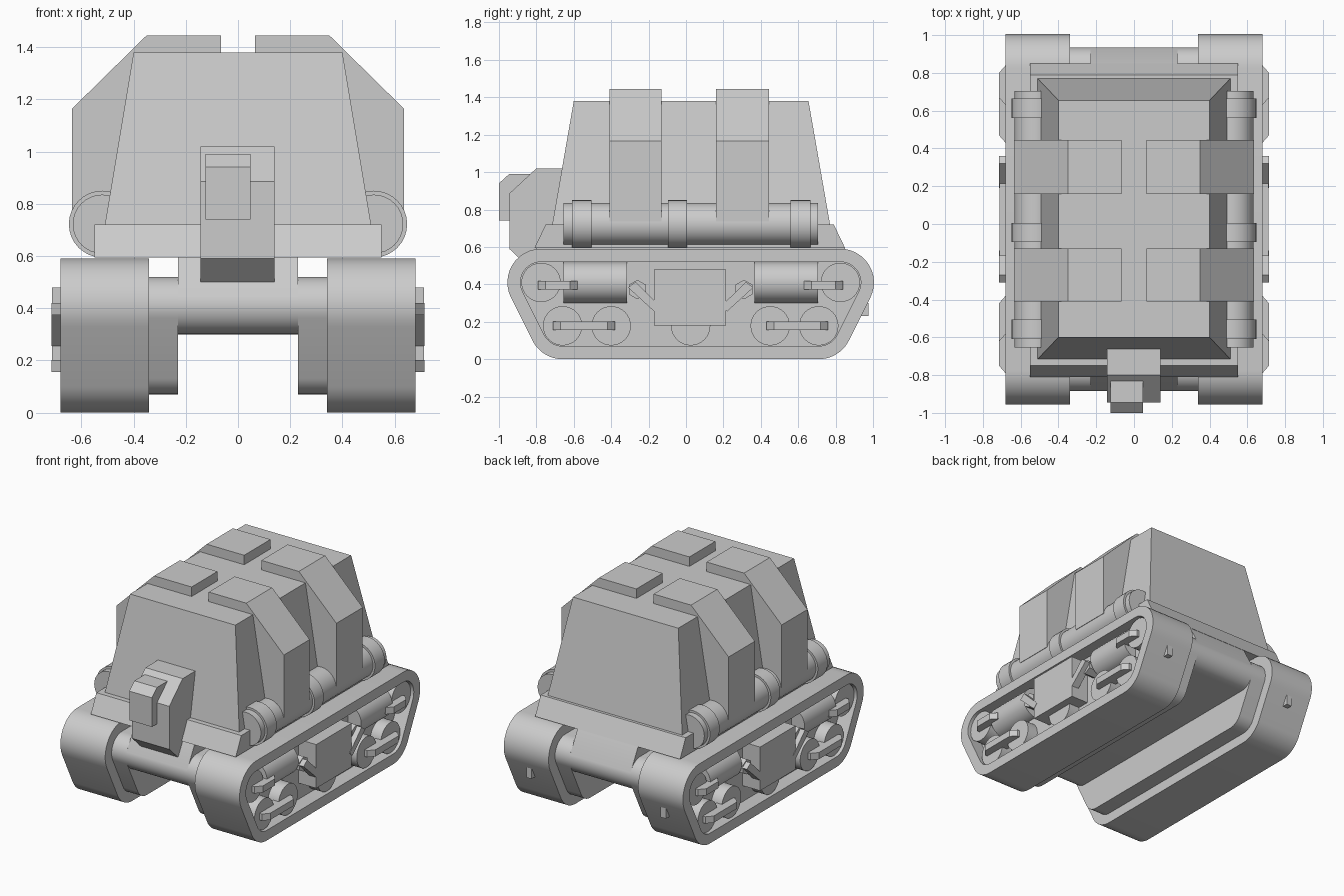
import bpy, bmesh
from math import cos, sin, radians, pi

if "Cube" in bpy.data.objects:
    bpy.data.objects.remove(bpy.data.objects["Cube"])

YC = 0.025  # running gear is symmetric about this y


def place(axis, u, v, w):
    """Map a profile point (u, v) and extrusion depth w to xyz."""
    return {'x': (w, u, v), 'y': (u, w, v), 'z': (u, v, w)}[axis]


def finish(name, bm, mirror):
    bmesh.ops.recalc_face_normals(bm, faces=bm.faces)
    me = bpy.data.meshes.new(name)
    bm.to_mesh(me)
    bm.free()
    me.shade_smooth()
    me.set_sharp_from_angle(angle=radians(28))
    ob = bpy.data.objects.new(name, me)
    bpy.context.collection.objects.link(ob)
    if mirror:
        m = ob.modifiers.new("Mirror", 'MIRROR')
        m.use_axis[0] = True
        m.use_mirror_merge = False
    return ob


def prism(name, axis, pts, w0, w1, mirror=False, top=None):
    bm = bmesh.new()
    a = [bm.verts.new(place(axis, u, v, w0)) for u, v in pts]
    b = [bm.verts.new(place(axis, u, v, w1)) for u, v in (top or pts)]
    bm.faces.new(a)
    bm.faces.new(b)
    for i in range(len(a)):
        j = (i + 1) % len(a)
        bm.faces.new((a[i], a[j], b[j], b[i]))
    return finish(name, bm, mirror)


def ring(name, outer, inner, x0, x1):
    """Closed belt between two matching profiles."""
    bm = bmesh.new()
    loops = [[bm.verts.new((x, y, z)) for y, z in p]
             for p, x in ((outer, x0), (outer, x1), (inner, x1), (inner, x0))]
    n = len(outer)
    for k in range(4):
        a, b = loops[k], loops[(k + 1) % 4]
        for i in range(n):
            j = (i + 1) % n
            bm.faces.new((a[i], a[j], b[j], b[i]))
    return finish(name, bm, True)


def arc(cu, cv, r, a0=0, a1=360, n=12, closed=False):
    m = n if closed else n + 1
    return [(cu + r * cos(radians(a0 + (a1 - a0) * i / n)),
             cv + r * sin(radians(a0 + (a1 - a0) * i / n))) for i in range(m)]


def circle(cu, cv, r, n=32):
    return arc(cu, cv, r, n=n, closed=True)


def rect(u0, v0, u1, v1):
    return [(u0, v0), (u1, v0), (u1, v1), (u0, v1)]


def track_profile(r):
    s = 26.6
    return (arc(YC + 0.8, 0.41, r, -s, 90) + arc(YC - 0.8, 0.41, r, 90, 180 + s)
            + arc(YC - 0.685, 0.18, r, 180 + s, 270)
            + arc(YC + 0.685, 0.18, r, 270, 360 - s))


# Tracks and the inner sponsons that fill them
ring("track", track_profile(0.18), track_profile(0.11), 0.34, 0.68)
prism("track_sponson", 'x', track_profile(0.11), 0.23, 0.58, True)
prism("track_rear_wedge", 'x', [(0.90, 0.23), (0.975, 0.23), (0.975, 0.30)],
      0.49, 0.53, True)

# Central hull between the tracks
hull = (arc(YC + 0.8, 0.41, 0.11, -90, 20) + [(0.845, 0.6), (-0.795, 0.6)]
        + arc(YC - 0.8, 0.41, 0.11, 160, 270))
prism("lower_hull", 'x', hull, -0.23, 0.23)

# Deck and cabin
prism("deck", 'x', [(-0.81, 0.595), (0.85, 0.595), (0.79, 0.72), (-0.75, 0.72)],
      -0.55, 0.55)
prism("cabin", 'z', rect(-0.51, -0.715, 0.51, 0.77), 0.72, 1.38,
      top=rect(-0.40, -0.60, 0.40, 0.655))

# Armour ribs over the cabin shoulders
rib = [(0.065, 1.445), (0.35, 1.445), (0.635, 1.165), (0.635, 0.735),
       (0.40, 0.735), (0.065, 1.30)]
for y0, y1 in ((-0.41, -0.13), (0.16, 0.445)):
    prism("armour_rib", 'y', rib, y0, y1, True)

# Side pipes with bands
prism("side_pipe", 'y', circle(0.52, 0.722, 0.113), -0.655, 0.705, True)
for y0, y1 in ((-0.61, -0.505), (-0.095, 0.005), (0.56, 0.665)):
    prism("pipe_band", 'y', circle(0.52, 0.722, 0.128), y0, y1, True)

# Front mount and its offset sensor box
prism("front_mount", 'x', [(-0.66, 1.02), (-0.80, 1.02), (-0.945, 0.885),
                           (-0.945, 0.59), (-0.85, 0.50), (-0.66, 0.50)],
      -0.143, 0.14)
prism("sensor_box", 'x', [(-0.83, 0.99), (-0.945, 0.99), (-1.0, 0.94),
                          (-1.0, 0.74), (-0.83, 0.74)], -0.125, 0.047)

# Running gear inside each track
prism("road_wheel", 'x', circle(YC, 0.178, 0.105), 0.55, 0.66, True)
prism("gear_box", 'x', rect(-0.17, 0.18, 0.215, 0.48), 0.55, 0.713, True)
for s in (-1, 1):
    for d in (0.425, 0.685):
        prism("road_wheel", 'x', circle(YC + s * d, 0.178, 0.105), 0.55, 0.66, True)
    prism("idler_wheel", 'x', circle(YC + s * 0.8, 0.41, 0.105), 0.55, 0.66, True)
    prism("damper_cylinder", 'y', circle(0.57, 0.41, 0.11),
          YC + s * 0.34, YC + s * 0.68, True)
    # Trapezoid tie bars
    for d0, d1, z in ((0.405, 0.735, 0.178), (0.605, 0.815, 0.396)):
        bar = [(0.62, YC + s * d0), (0.68, YC + s * d0), (0.715, YC + s * (d0 + 0.04)),
               (0.715, YC + s * (d1 - 0.04)), (0.68, YC + s * d1), (0.62, YC + s * d1)]
        prism("tie_bar", 'z', bar, z - 0.023, z + 0.023, True)
    # Pivot and angled strut beside the gear box
    prism("strut_pivot", 'x', arc(YC + s * 0.285, 0.372, 0.052, 30, 390, 6, True),
          0.55, 0.68, True)
    strut = [(0.335, 0.383), (0.295, 0.413), (0.165, 0.285), (0.195, 0.255)]
    prism("angled_strut", 'x', [(YC + s * d, z) for d, z in strut], 0.66, 0.715, True)
